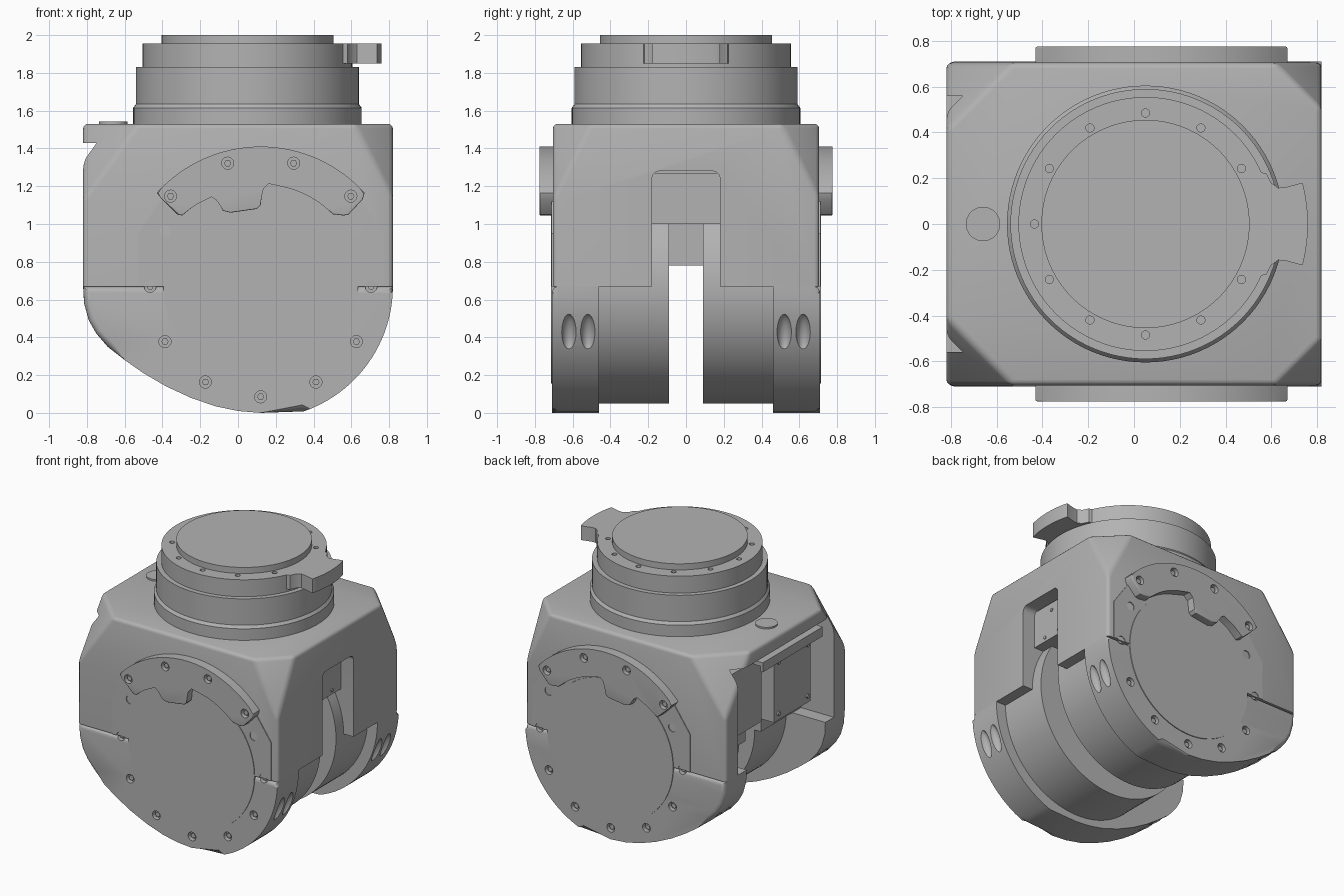
import bpy, bmesh
from math import sin, cos, pi, radians
from mathutils import Vector, Matrix

cube = bpy.data.objects.get("Cube")
if cube:
    bpy.data.objects.remove(cube, do_unlink=True)

grey = bpy.data.materials.new("machined_grey")
grey.use_nodes = True
COLOR = (0.45, 0.45, 0.45, 1)
grey.diffuse_color = COLOR
grey.node_tree.nodes["Principled BSDF"].inputs["Base Color"].default_value = COLOR

CX, CZ = 0.12, 0.67            # joint axis
NECK = 0.05                    # neck axis
PLACE = {"x": lambda u, v, t: (t, u, v),
         "y": lambda u, v, t: (u, t, v),
         "z": lambda u, v, t: (u, v, t)}


def finish(name, bm):
    bmesh.ops.recalc_face_normals(bm, faces=bm.faces)
    mesh = bpy.data.meshes.new(name)
    bm.to_mesh(mesh)
    bm.free()
    mesh.materials.append(grey)
    ob = bpy.data.objects.new(name, mesh)
    bpy.context.collection.objects.link(ob)
    return ob


def add_prism(bm, pts, lo, hi, axis, bevel=0):
    """Extrude an outline from lo to hi, optionally rounding the hi rim."""
    a = [bm.verts.new(PLACE[axis](u, v, lo)) for u, v in pts]
    b = [bm.verts.new(PLACE[axis](u, v, hi)) for u, v in pts]
    bm.faces.new(a)
    top = bm.faces.new(b)
    for i in range(len(pts)):
        j = (i + 1) % len(pts)
        bm.faces.new((a[i], a[j], b[j], b[i]))
    if bevel:
        bmesh.ops.bevel(bm, geom=list(top.edges), offset=bevel, segments=4,
                        profile=0.5, affect='EDGES', clamp_overlap=True)


def prism(name, pts, lo, hi, axis, bevel=0):
    bm = bmesh.new()
    add_prism(bm, pts, lo, hi, axis, bevel)
    return finish(name, bm)


def arc(cu, cv, r, a0, a1, n):
    return [(cu + r * cos(radians(a0 + (a1 - a0) * i / n)),
             cv + r * sin(radians(a0 + (a1 - a0) * i / n))) for i in range(n + 1)]


def circle(cu, cv, r, n=64):
    return arc(cu, cv, r, 0, 360 - 360 / n, n - 1)


def rect(u0, u1, v0, v1):
    return [(u0, v0), (u1, v0), (u1, v1), (u0, v1)]


def box(name, x, y, z):
    return prism(name, rect(*x, *y), z[0], z[1], "z")


def cut(ob, cutter):
    mod = ob.modifiers.new("cut", 'BOOLEAN')
    mod.operation, mod.solver, mod.object = 'DIFFERENCE', 'EXACT', cutter
    bpy.context.view_layer.objects.active = ob
    bpy.ops.object.modifier_apply(modifier=mod.name)


def drop(*cutters):
    for c in cutters:
        bpy.data.objects.remove(c, do_unlink=True)


# Upper housing: block with four sloped corners and rounded edges
bm = bmesh.new()
add_prism(bm, rect(-0.82, 0.82, -0.705, 0.705), CZ, 1.53, "z")
for sx, inset in ((-1, 0.29), (1, 0.2)):
    for sy in (-1, 1):
        x, y = 0.82 * sx, 0.705 * sy
        p = Vector((x, y - inset * sy, 1.53))
        q = Vector((x - inset * sx, y, 1.53))
        n = (q - p).cross(Vector((x, y, 1.13)) - p)
        if n.dot(Vector((sx, sy, 1))) < 0:
            n.negate()
        bmesh.ops.bisect_plane(bm, geom=bm.verts[:] + bm.edges[:] + bm.faces[:],
                               plane_co=p, plane_no=n, clear_outer=True)
        rim = [e for e in bm.edges if e.is_boundary]
        bmesh.ops.holes_fill(bm, edges=rim)
bmesh.ops.recalc_face_normals(bm, faces=bm.faces)
rims = [e for e in bm.edges if any(v.co.z > CZ + 0.01 for v in e.verts)]
bmesh.ops.bevel(bm, geom=rims, offset=0.025, segments=3, profile=0.5,
                affect='EDGES', clamp_overlap=True)
housing = finish("housing", bm)

# Housing openings: rear bay, front slot, cable gap
arch = [(-0.18, 0.5), (0.18, 0.5)] + arc(0.14, 1.24, 0.04, 0, 90, 6) + arc(-0.14, 1.24, 0.04, 90, 180, 6)
openings = [prism("slot_cutter", arch, 0.58, 1, "x"),
            box("bay_cutter", (-1, -0.55), (-0.56, 0.56), (0.5, 1.43)),
            box("gap_cutter", (-0.48, 0.7), (-0.09, 0.09), (0.5, 1.0)),
            box("through_cutter", (-0.7, 0.7), (-0.09, 0.09), (0.5, 0.78))]
for c in openings:
    cut(housing, c)
drop(*openings)

# Slot panel with screw heads
box("slot_panel", (0.56, 0.72), (-0.18, 0.18), (1.0, 1.27))
for i, (y, z) in enumerate(((-0.07, 1.03), (0.07, 1.03), (0, 1.215))):
    prism(f"panel_screw_{i}", circle(y, z, 0.012, 12), 0.71, 0.726, "x")

# Rear bay electronics
box("bay_cover", (-0.7, -0.54), (-0.46, -0.03), (0.8, 1.28))
box("bay_board", (-0.62, -0.54), (0.0, 0.5), (0.8, 1.28))
box("bay_shelf", (-0.77, -0.54), (-0.5, 0.2), (1.32, 1.35))
box("shelf_lip", (-0.77, -0.75), (-0.5, 0.2), (1.28, 1.33))
for i, (y, z) in enumerate(((-0.42, 0.85), (-0.42, 1.23), (-0.08, 0.85), (-0.08, 1.23))):
    prism(f"bay_screw_{i}", circle(y, z, 0.016, 12), -0.712, -0.69, "x")

# Side parts, repeated on the front and the back
foot = [(-0.82, CZ), (-0.815, 0.58), (-0.79, 0.49), (-0.75, 0.42), (-0.69, 0.35), (-0.6, 0.28),
        (-0.5, 0.21), (-0.38, 0.14), (-0.25, 0.08), (-0.12, 0.035), (0, 0.01), (0.12, 0)]
foot += arc(CX, CZ, 0.70, -71, 0, 24)
cap = [(-0.53, CZ), (0.77, CZ), (0.77, 0.95)] + arc(CX, CZ, 0.7, 43, 137, 20) + [(-0.53, 0.95)]
bracket = arc(CX, CZ, 0.74, 42, 138, 32) + [
    (-0.41, 1.14), (-0.32, 1.05), (-0.295, 1.045), (-0.22, 1.11), (-0.14, 1.15), (-0.11, 1.13),
    (-0.08, 1.07), (-0.04, 1.06), (0.1, 1.08), (0.12, 1.1), (0.13, 1.19), (0.16, 1.22)]
bracket += arc(CX, CZ, 0.54, 75, 45, 10) + [(0.56, 1.045), (0.585, 1.05), (0.66, 1.13)]

for s, side in ((-1, "front"), (1, "back")):
    plate = prism(f"{side}_side_plate", foot, 0.46 * s, 0.71 * s, "y", 0.04)
    upper = prism(f"{side}_cap", cap, 0.66 * s, 0.711 * s, "y")
    clamp = prism(f"{side}_bracket", bracket, 0.70 * s, 0.775 * s, "y", 0.006)
    prism(f"{side}_cover_disc", circle(CX, CZ, 0.515, 96), 0.65 * s, 0.716 * s, "y", 0.004)
    prism(f"{side}_drum", circle(CX, CZ, 0.62, 96), 0.09 * s, 0.5 * s, "y")

    # Counterbored screws around the cap and on the bracket
    bores, heads = bmesh.new(), bmesh.new()
    spots = [(0.585, a, 0.711) for a in range(-210, 31, 30)]
    spots += [(0.675, a, 0.775) for a in (45, 75, 105, 135)]
    for r, a, y in spots:
        u, v = CX + r * cos(radians(a)), CZ + r * sin(radians(a))
        add_prism(bores, circle(u, v, 0.032, 20), (y - 0.035) * s, (y + 0.02) * s, "y")
        add_prism(heads, circle(u, v, 0.019, 6), (y - 0.04) * s, (y - 0.015) * s, "y")
    bore = finish("bore_cutter", bores)
    finish(f"{side}_screws", heads)

    # Scooped screw pockets on the rounded edges
    scoops = bmesh.new()
    for y in (0.52, 0.62):
        for x, z, tilt in ((0.79, 0.42, 18), (-0.66, 0.31, -50)):
            m = (Matrix.Translation((x, y * s, z)) @ Matrix.Rotation(radians(tilt), 4, 'Y')
                 @ Matrix.Diagonal((0.05, 0.04, 0.11, 1)))
            bmesh.ops.create_uvsphere(scoops, u_segments=20, v_segments=14, radius=1, matrix=m)
    scoop = finish("scoop_cutter", scoops)
    for ob in (plate, upper, clamp):
        cut(ob, bore)
    cut(plate, scoop)
    drop(bore, scoop)

# Stepped neck turned around its axis
steps = [(0, 1.5), (0.605, 1.5), (0.605, 1.615), (0.59, 1.635), (0.59, 1.83), (0.555, 1.83),
         (0.555, 1.955), (0.455, 1.955), (0.455, 2), (0, 2)]
bm = bmesh.new()
vs = [bm.verts.new((NECK + r, 0, z)) for r, z in steps]
es = [bm.edges.new(pair) for pair in zip(vs, vs[1:])]
bmesh.ops.spin(bm, geom=vs + es, cent=(NECK, 0, 0), axis=(0, 0, 1), angle=2 * pi, steps=96)
bmesh.ops.remove_doubles(bm, verts=bm.verts, dist=0.0005)
neck = finish("neck", bm)
holes = bmesh.new()
for a in range(0, 360, 30):
    add_prism(holes, circle(NECK + 0.485 * cos(radians(a)), 0.485 * sin(radians(a)), 0.018, 14),
              1.92, 1.98, "z")
holes = finish("hole_cutter", holes)
cut(neck, holes)
drop(holes)

# Stop tab on the neck and button on the housing
half = [(0.5, 0.24), (0.58, 0.22), (0.6, 0.18), (0.63, 0.158), (0.66, 0.16), (0.735, 0.18)]
tab = [(x, -y) for x, y in half] + arc(NECK, 0, 0.71, -14, 14, 12) + half[::-1]
prism("stop_tab", tab, 1.85, 1.955, "z")
prism("top_button", circle(-0.66, 0, 0.075, 32), 1.52, 1.542, "z")

# Smooth the round surfaces and keep hard edges
bpy.ops.object.select_all(action='DESELECT')
for ob in bpy.context.collection.objects:
    if ob.type == 'MESH' and grey.name in ob.data.materials:
        ob.select_set(True)
        bpy.context.view_layer.objects.active = ob
bpy.ops.object.shade_smooth_by_angle(angle=radians(30))
